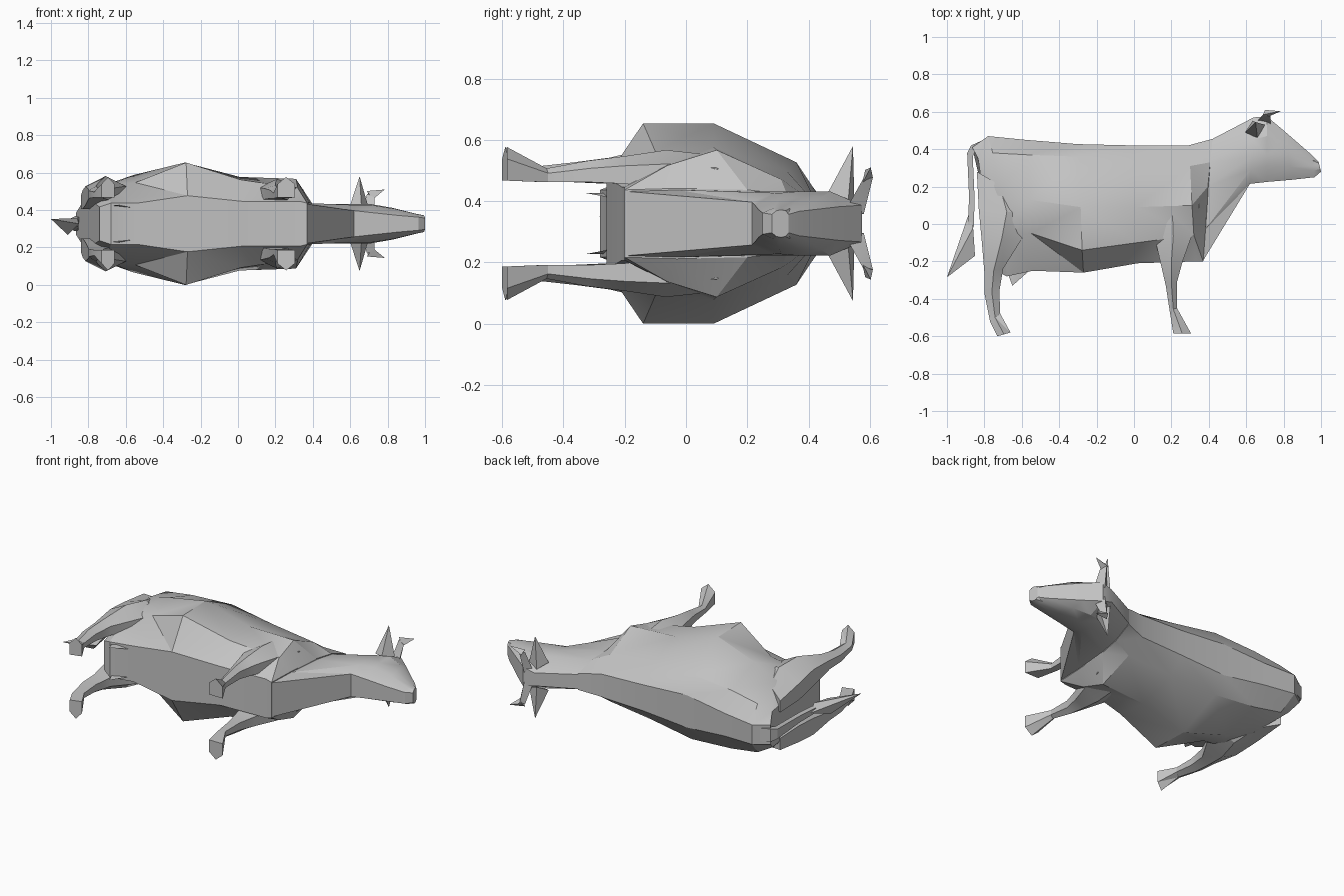
import bpy, bmesh, math

if "Cube" in bpy.data.objects:
    bpy.data.objects.remove(bpy.data.objects["Cube"])

# Low-poly cow lying on its side: x = length, y = its height, z = its width
MID = 0.327

grey = bpy.data.materials.new("plain_grey")
grey.diffuse_color = (0.55, 0.55, 0.55, 1)
grey.use_nodes = True
grey.node_tree.nodes["Principled BSDF"].inputs["Base Color"].default_value = grey.diffuse_color


def finish(name, bm, angle=25):
    """Turn the bmesh into a named, shaded object."""
    bmesh.ops.recalc_face_normals(bm, faces=bm.faces)
    mesh = bpy.data.meshes.new(name)
    bm.to_mesh(mesh)
    bm.free()
    mesh.materials.append(grey)
    ob = bpy.data.objects.new(name, mesh)
    bpy.context.collection.objects.link(ob)
    bpy.ops.object.select_all(action='DESELECT')
    ob.select_set(True)
    bpy.context.view_layer.objects.active = ob
    bpy.ops.object.shade_smooth_by_angle(angle=math.radians(angle))
    return ob


def loft(name, rings):
    """Skin a list of equal-length rings of (x, y, width) and cap the ends."""
    bm = bmesh.new()
    rows = [[bm.verts.new((x, y, MID + w)) for x, y, w in r] for r in rings]
    n = len(rows[0])
    for a, b in zip(rows, rows[1:]):
        for i in range(n):
            j = (i + 1) % n
            bm.faces.new((a[i], a[j], b[j], b[i]))
    bm.faces.new(rows[0])
    bm.faces.new(rows[-1])
    bmesh.ops.triangulate(bm, faces=[f for f in bm.faces if len(f.verts) == 4])
    return finish(name, bm)


def mirrored_ring(x_top, x_low, half):
    """Full cross-section from its half profile, slanted from x_top to x_low."""
    n = len(half) - 1
    side = [(x_top + (x_low - x_top) * i / n, y, w)
            for i, (y, w) in enumerate(half)]
    return side + [(x, y, -w) for x, y, w in reversed(side)]


def spike(name, base, tip):
    """Pointed shape from a small base polygon to one tip."""
    bm = bmesh.new()
    b = [bm.verts.new((x, y, MID + w)) for x, y, w in base]
    t = bm.verts.new((tip[0], tip[1], MID + tip[2]))
    bm.faces.new(b)
    for i in range(len(b)):
        bm.faces.new((b[i], b[(i + 1) % len(b)], t))
    return finish(name, bm)


# Torso, rump to chest: top x, bottom x, then (y, half width) from back to belly
torso = [
    (-.865, -.74, ((.41, .06), (.35, .11), (.14, .12), (-.06, .11), (-.25, .09))),
    (-.78, -.68, ((.47, .06), (.38, .15), (.17, .20), (-.05, .20), (-.28, .11))),
    (-.58, -.54, ((.45, .07), (.37, .18), (.13, .26), (-.05, .22), (-.25, .11))),
    (-.30, -.27, ((.427, .10), (.36, .20), (.09, .327), (-.14, .327), (-.26, .15))),
    (.00, .02, ((.42, .08), (.33, .17), (.09, .25), (-.10, .235), (-.21, .12))),
    (.29, .33, ((.42, .07), (.31, .145), (.10, .24), (-.06, .19), (-.20, .12))),
    (.42, .37, ((.455, .05), (.33, .095), (.20, .11), (-.03, .115), (-.20, .11))),
]
loft("torso", [mirrored_ring(*r) for r in torso])

# Neck and head, chest to muzzle, with the jaw tucked under the cheeks
head = [
    (.41, .37, ((.45, .045), (.33, .09), (.20, .105), (-.03, .11), (-.195, .105))),
    (.64, .62, ((.57, .04), (.45, .10), (.36, .105), (.29, .10), (.215, .07))),
    (.71, .71, ((.575, .06), (.47, .105), (.37, .105), (.31, .10), (.225, .06))),
    (.80, .85, ((.50, .055), (.44, .085), (.37, .085), (.305, .08), (.237, .045))),
    (.95, .965, ((.37, .04), (.34, .05), (.31, .052), (.285, .05), (.25, .035))),
    (.985, 1.0, ((.335, .03), (.325, .042), (.31, .045), (.295, .042), (.28, .03))),
]
loft("neck_and_head", [mirrored_ring(*r) for r in head])

# Legs: (back x, back y, front x, front y, inner width, outer width) per ring
hind = [
    (-.84, .28, -.60, .14, .08, .19),
    (-.83, .08, -.53, .05, .08, .235),
    (-.815, -.08, -.60, -.08, .10, .255),
    (-.80, -.26, -.70, -.24, .13, .215),
    (-.80, -.37, -.72, -.36, .135, .20),
    (-.77, -.52, -.715, -.48, .14, .185),
    (-.73, -.60, -.66, -.58, .14, .25),
]
fore = [
    (.12, .15, .33, .20, .08, .17),
    (.06, .05, .35, .10, .10, .225),
    (.11, -.07, .31, -.06, .11, .24),
    (.14, -.20, .26, -.20, .13, .22),
    (.17, -.33, .23, -.31, .135, .205),
    (.19, -.46, .23, -.45, .135, .18),
    (.21, -.585, .305, -.585, .14, .25),
]
for label, s in (("upper", 1), ("lower", -1)):
    for part, rows in (("hind_leg", hind), ("front_leg", fore)):
        loft(f"{part}_{label}", [
            [(xb, yb, s * wi), (xb, yb, s * (wi + .65 * (wo - wi))),
             ((xb + xf) / 2, (yb + yf) / 2, s * wo),
             (xf, yf, s * (wi + .65 * (wo - wi))), (xf, yf, s * wi)]
            for xb, yb, xf, yf, wi, wo in rows])

    # Ear: leaf pointing sideways from the side of the head
    spike(f"ear_{label}",
          [(.635, .55, s * .055), (.595, .49, s * .085), (.66, .46, s * .095),
           (.70, .53, s * .08)], (.65, .545, s * .253))
    # Horn: outward root, then a forward tip
    loft(f"horn_root_{label}", [
        [(.66, .55, s * .04), (.73, .53, s * .06), (.70, .58, s * .03)],
        [(.69, .585, s * .16), (.73, .575, s * .14), (.71, .61, s * .15)]])
    spike(f"horn_tip_{label}",
          [(.69, .585, s * .175), (.72, .575, s * .13), (.70, .61, s * .15)],
          (.785, .603, s * .183))
    # Teat: thin flap under the rear belly
    spike(f"teat_{label}",
          [(-.68, -.25, s * .095), (-.56, -.25, s * .085), (-.63, -.24, s * .10)],
          (-.65, -.33, s * .10))

# Tail: strip that arches over the rump and hangs down
tail = [(-.78, .455, .04), (-.86, .42, .04), (-.88, .38, .03),
        (-.87, .15, .02), (-.875, .0, .015)]
loft("tail", [[(x - .012, y, -w), (x - .012, y, w), (x + .018, y - .02, w),
               (x + .018, y - .02, -w)] for x, y, w in tail])

# Tail tuft
spike("tail_tuft", [(-.885, .05, 0), (-.86, -.02, .03), (-.85, -.17, .0),
                    (-.91, -.11, -.06)], (-1.0, -.285, .025))
